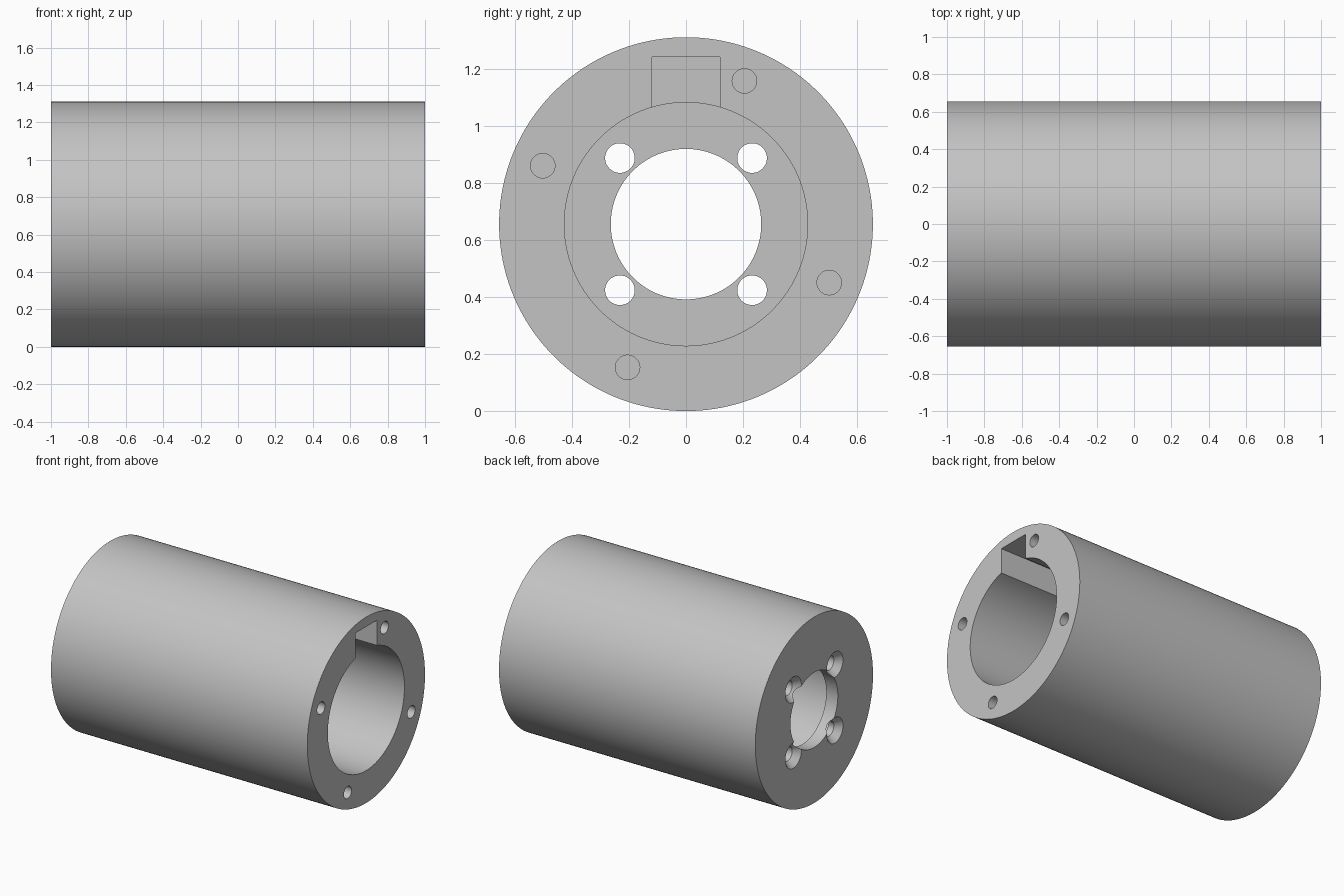
import bpy, bmesh, math
from mathutils import Vector

cube = bpy.data.objects.get("Cube")
if cube:
    bpy.data.objects.remove(cube, do_unlink=True)

R = 0.656           # outer radius, also the height of the axis
BORE, HOLE = 0.427, 0.264
PLATE = -0.91       # inner face of the end plate

grey = bpy.data.materials.new("plain grey")
grey.use_nodes = True
colour = (0.55, 0.55, 0.55, 1)
grey.diffuse_color = colour
grey.node_tree.nodes["Principled BSDF"].inputs["Base Color"].default_value = colour


def finish(bm, name):
    bmesh.ops.recalc_face_normals(bm, faces=bm.faces)
    mesh = bpy.data.meshes.new(name)
    bm.to_mesh(mesh)
    bm.free()
    mesh.materials.append(grey)
    obj = bpy.data.objects.new(name, mesh)
    bpy.context.collection.objects.link(obj)
    return obj


def lathe(name, profile, y=0, z=R, steps=48, closed=False):
    """Revolve (x, radius) points about an axis parallel to x."""
    bm = bmesh.new()
    verts = [bm.verts.new((x, y, z + r)) for x, r in profile]
    edges = [bm.edges.new(pair) for pair in zip(verts, verts[1:])]
    if closed:
        edges.append(bm.edges.new((verts[-1], verts[0])))
    bmesh.ops.spin(bm, geom=verts + edges, cent=(0, y, z), axis=(1, 0, 0),
                   angle=math.tau, steps=steps, use_merge=True)
    bmesh.ops.remove_doubles(bm, verts=bm.verts, dist=1e-5)
    return finish(bm, name)


def box(name, low, high):
    bm = bmesh.new()
    bmesh.ops.create_cube(bm, size=1)
    low, high = Vector(low), Vector(high)
    for v in bm.verts:
        v.co = (low + high) / 2 + v.co * (high - low)
    return finish(bm, name)


# Cup-shaped sleeve with a pierced end plate
body = lathe("sleeve_body", [(-1, R), (1, R), (1, BORE), (PLATE, BORE),
                             (PLATE, HOLE), (-1, HOLE)], steps=160, closed=True)

# Keyway opening into the bore at the top
cutters = [box("keyway_cutter", (-0.2, -0.12, R + 0.3), (1.05, 0.12, 1.243))]

for i in range(4):
    # Countersunk screw holes through the end plate
    a = math.radians(45 + 90 * i)
    cutters.append(lathe("screw_hole_cutter",
                         [(-1.01, 0), (-1.01, 0.098), (-0.955, 0.052), (-0.8, 0.052), (-0.8, 0)],
                         0.328 * math.cos(a), R + 0.328 * math.sin(a)))
    # Blind holes in the open rim
    a = math.radians(67.8 + 90 * i)
    cutters.append(lathe("rim_hole_cutter",
                         [(0.75, 0), (0.75, 0.043), (1.05, 0.043), (1.05, 0)],
                         0.543 * math.cos(a), R + 0.543 * math.sin(a)))

# Cut every opening, then discard the cutters
bpy.ops.object.select_all(action='DESELECT')
bpy.context.view_layer.objects.active = body
body.select_set(True)
for cutter in cutters:
    cutter.hide_render = True
    mod = body.modifiers.new("cut", 'BOOLEAN')
    mod.operation, mod.solver, mod.object = 'DIFFERENCE', 'EXACT', cutter
    bpy.ops.object.modifier_apply(modifier=mod.name)
    bpy.data.objects.remove(cutter, do_unlink=True)

bpy.ops.object.shade_smooth_by_angle(angle=math.radians(30))
